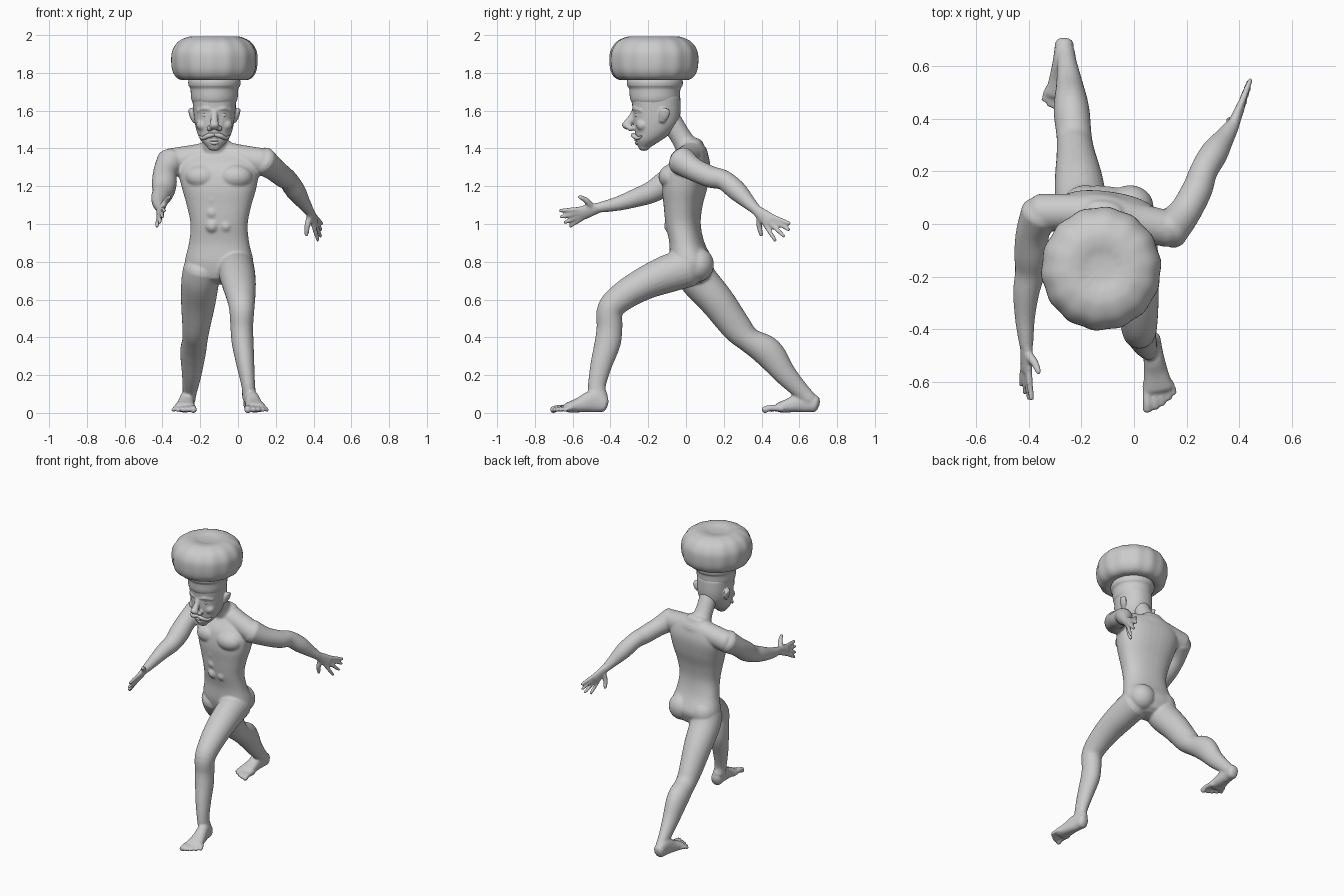
import bpy, bmesh
from math import sin, cos, pi, radians
from mathutils import Vector, Matrix

CX = -0.125  # centre line of head and hat


def catmull(pts, steps):
    p = [pts[0]] + list(pts) + [pts[-1]]
    out = []
    for i in range(1, len(p) - 2):
        for s in range(steps):
            t = s / steps
            out.append([0.5 * (2 * b + (c - a) * t + (2 * a - 5 * b + 4 * c - d) * t * t
                               + (3 * b - a - 3 * c + d) * t ** 3)
                        for a, b, c, d in zip(p[i - 1], p[i], p[i + 1], p[i + 2])])
    return out + [list(pts[-1])]


def loft(bm, pts, side=(1, 0, 0), cap=0.6, up=None, power=1, ripple=0, pleats=14, n=24, steps=5):
    """Closed tube through (x, y, z, half width[, half depth]) with rounded ends."""
    smp = catmull([tuple(p) if len(p) == 5 else tuple(p) + (p[3],) for p in pts], steps)
    cs = [Vector(s[:3]) for s in smp]
    rings = []
    for i, s in enumerate(smp):
        t = Vector(up) if up else (cs[min(i + 1, len(cs) - 1)] - cs[max(i - 1, 0)]).normalized()
        rings.append((cs[i], t, s[3], s[4]))

    def ends(ring, sign):
        c, t, a, b = ring
        return [(c + t * sign * cap * min(a, b) * sin(radians(d)), t,
                 a * cos(radians(d)), b * cos(radians(d))) for d in (28, 55, 80)]
    if cap:
        rings = ends(rings[0], -1)[::-1] + rings + ends(rings[-1], 1)
    loops = []
    for c, t, a, b in rings:
        s = Vector(side)
        s = (s - t * s.dot(t)).normalized()
        u = t.cross(s)
        loop = []
        for k in range(n):
            w = 2 * pi * k / n
            x, y = cos(w), sin(w)
            x, y = (abs(v) ** power * (1 if v > 0 else -1) for v in (x, y))
            m = 1 + ripple * sin(pleats * w)
            loop.append(bm.verts.new(c + s * a * x * m + u * b * y * m))
        loops.append(loop)
    for l0, l1 in zip(loops, loops[1:]):
        for k in range(n):
            bm.faces.new((l0[k], l0[(k + 1) % n], l1[(k + 1) % n], l1[k]))
    bm.faces.new(loops[0][::-1])
    bm.faces.new(loops[-1])


def ball(bm, loc, size):
    bmesh.ops.create_uvsphere(bm, u_segments=24, v_segments=14, radius=1,
                              matrix=Matrix.Translation(loc) @ Matrix.Diagonal((*size, 1)))


def finish(name, bm, voxel=0, smooth=0):
    bmesh.ops.recalc_face_normals(bm, faces=bm.faces)
    me = bpy.data.meshes.new(name)
    bm.to_mesh(me)
    bm.free()
    for f in me.polygons:
        f.use_smooth = True
    ob = bpy.data.objects.new(name, me)
    bpy.context.collection.objects.link(ob)
    if voxel:
        r = ob.modifiers.new("fuse", 'REMESH')
        r.mode, r.voxel_size, r.use_smooth_shade = 'VOXEL', voxel, True
        s = ob.modifiers.new("soften", 'SMOOTH')
        s.factor, s.iterations = 0.5, smooth
    return ob


def hand(bm, wrist, tips, thumb):
    wrist, thumb = Vector(wrist), Vector(thumb)
    tips = [Vector(t) for t in tips]
    mid = sum(tips, Vector()) / 4
    spread = tips[0] - tips[3]
    k = wrist.lerp(mid, 0.5)
    loft(bm, [(*wrist, .027, .024), (*wrist.lerp(mid, .25), .036, .02), (*k, .042, .017)], side=spread)
    for t in tips:
        loft(bm, [(*wrist.lerp(t, .4), .013), (*wrist.lerp(t, .7), .0125), (*wrist.lerp(t, .97), .01)],
             side=spread, n=12)
    loft(bm, [(*wrist.lerp(k, .3), .018), (*wrist.lerp(thumb, .6), .016), (*wrist.lerp(thumb, .96), .011)],
         side=spread, n=12)


def foot(bm, heel, toe, inner):
    heel, d = Vector(heel), (Vector(toe) - Vector(heel)).normalized()
    m = Vector((-d.y, d.x, 0)) * inner  # towards the big toe

    def at(along, across, z):
        return (*(heel + d * along + m * across), )[:2] + (z,)
    loft(bm, [(*at(.03, 0, .046), .036, .044), (*at(.09, 0, .06), .038, .058),
              (*at(.16, 0, .042), .046, .04), (*at(.225, 0, .028), .058, .026)], side=m, power=.85)
    for w, tip, r in ((.044, .298, .019), (.017, .294, .014), (-.006, .284, .013),
                      (-.028, .268, .013), (-.048, .25, .012)):
        loft(bm, [(*at(.2, w * .9, .024), r), (*at(tip - .035, w * 1.1, .026), r * .9),
                  (*at(tip, w * 1.2, .015), r)], side=m, n=12)


# Body: torso, limbs, hands and feet fused into one skin
bm = bmesh.new()
loft(bm, [(-.1, .03, .74, .165, .1), (-.1, .03, .80, .182, .112), (-.1, .005, .9, .16, .09),
          (-.1, -.015, 1.0, .152, .09), (-.1, -.015, 1.1, .172, .1), (-.1, -.005, 1.2, .2, .116),
          (-.105, .012, 1.3, .215, .112), (-.11, .035, 1.375, .17, .075), (-.115, .035, 1.425, .08, .055)],
     side=(1, -.14, 0), up=(0, 0, 1), power=.85, n=36)
loft(bm, [(-.36, .045, 1.33, .07), (-.23, .045, 1.35, .07), (-.11, .04, 1.365, .075),
          (.01, .01, 1.35, .07), (.135, -.02, 1.33, .07)], side=(0, 0, 1))
loft(bm, [(-.12, .03, 1.37, .09, .075), (-.125, -.02, 1.45, .06, .056), (-.125, -.09, 1.56, .06, .06)])
for s in (-1, 1):
    ball(bm, (-.1 + s * .088, -.065 - s * .013, 1.25), (.09, .068, .065))  # chest
    ball(bm, (-.1 + s * .085, .065, .785), (.09, .083, .09))               # buttocks
    for z in (.99, 1.06, 1.13):
        ball(bm, (-.1 + s * .036, -.082, z), (.036, .034, .037))           # stomach
# arms
loft(bm, [(.13, -.025, 1.335, .077), (.19, .04, 1.29, .062), (.24, .13, 1.25, .058), (.265, .2, 1.232, .053),
          (.305, .27, 1.175, .053), (.345, .33, 1.115, .038), (.375, .375, 1.072, .027)])
loft(bm, [(-.355, .04, 1.33, .077), (-.385, -.03, 1.275, .064), (-.39, -.11, 1.215, .066),
          (-.395, -.18, 1.17, .058), (-.41, -.26, 1.14, .05), (-.415, -.36, 1.108, .038),
          (-.41, -.46, 1.087, .027)])
hand(bm, (.375, .37, 1.075), [(.445, .555, 1.0), (.442, .552, .965), (.44, .525, .93), (.425, .475, .908)],
     (.362, .4, .935))
hand(bm, (-.41, -.46, 1.087), [(-.39, -.675, 1.07), (-.4, -.67, 1.035), (-.415, -.65, 1.005),
                               (-.43, -.62, .985)], (-.36, -.57, 1.147))
# front leg, then rear leg
loft(bm, [(-.01, .01, .77, .095, .105), (-.005, -.1, .735, .096, .1), (.005, -.22, .685, .09, .087),
          (.015, -.33, .62, .078, .077), (.02, -.4, .55, .067, .07), (.02, -.405, .45, .06, .068),
          (.025, -.415, .37, .058, .069), (.04, -.45, .25, .047, .057), (.055, -.472, .14, .036, .047),
          (.06, -.462, .08, .038, .05)])
loft(bm, [(-.19, .03, .77, .098, .105), (-.2, .07, .7, .1, .1), (-.21, .165, .59, .092, .092),
          (-.222, .27, .45, .073, .08), (-.228, .335, .385, .067, .067), (-.238, .435, .32, .068, .08),
          (-.245, .525, .205, .052, .06), (-.255, .61, .115, .038, .045), (-.26, .655, .07, .035, .04)])
foot(bm, (.06, -.405, 0), (.105, -.71, 0), -1)
foot(bm, (-.262, .715, 0), (-.29, .40, 0), 1)
finish("body", bm, .0075, 4)

# Head with nose, cheeks and ears
bm = bmesh.new()
loft(bm, [(CX, -.222, 1.405, .036, .03), (CX, -.2, 1.44, .07, .065), (CX, -.175, 1.48, .09, .094),
          (CX, -.16, 1.53, .103, .118), (CX, -.155, 1.59, .111, .126), (CX, -.16, 1.67, .117, .13)],
     up=(0, 0, 1), power=.92, n=32)
loft(bm, [(CX, -.268, 1.6, .018), (CX, -.29, 1.56, .018), (CX, -.316, 1.518, .027)], side=(1, 0, 0))
for s in (-1, 1):
    ball(bm, (CX + s * .026, -.292, 1.506), (.016, .02, .015))    # nostril
    ball(bm, (CX + s * .06, -.228, 1.525), (.036, .036, .034))    # cheek
    loft(bm, [(CX + s * .015, -.274, 1.605, .011), (CX + s * .05, -.268, 1.612, .012),
              (CX + s * .088, -.235, 1.6, .009)], side=(0, 0, 1), n=12)  # brow
    loft(bm, [(CX + s * .105, -.13, 1.545, .012, .018), (CX + s * .118, -.117, 1.575, .014, .028),
              (CX + s * .126, -.11, 1.605, .013, .026)])          # ear
finish("head", bm, .006, 3)

# Eyes
bm = bmesh.new()
for s in (-1, 1):
    ball(bm, (CX + s * .046, -.25, 1.577), (.022, .022, .016))
finish("eyes", bm)

# Moustache
bm = bmesh.new()
for s in (-1, 1):
    loft(bm, [(CX, -.277, 1.474, .009), (CX + s * .03, -.278, 1.468, .013), (CX + s * .06, -.256, 1.455, .01),
              (CX + s * .08, -.235, 1.465, .004)], side=(0, 0, 1), n=12)
finish("moustache", bm)

# Lips
bm = bmesh.new()
for z, y in ((1.447, -.264), (1.428, -.26)):
    loft(bm, [(CX - .045, -.235, 1.445, .006), (CX, y, z, .01), (CX + .045, -.235, 1.445, .006)],
         side=(0, 0, 1), n=12)
finish("lips", bm)

# Hat band with a rolled fold
bm = bmesh.new()
loft(bm, [(CX, -.165, z, r, r * 1.07) for z, r in
          ((1.64, .112), (1.655, .12), (1.675, .124), (1.71, .126), (1.722, .13), (1.735, .137),
           (1.76, .137), (1.79, .12))], up=(0, 0, 1), cap=0, n=48)
finish("hat_band", bm)

# Hat puff with soft pleats and a dished crown
bm = bmesh.new()
loft(bm, [(CX, -.17, z, r, r * 1.03) for z, r in
          ((1.785, .1), (1.762, .155), (1.772, .195), (1.81, .22), (1.87, .227), (1.92, .22),
           (1.965, .19), (1.99, .14), (1.992, .095), (1.982, .05), (1.979, .01))],
     up=(0, 0, 1), cap=0, ripple=.012, n=84)
finish("hat_puff", bm)
